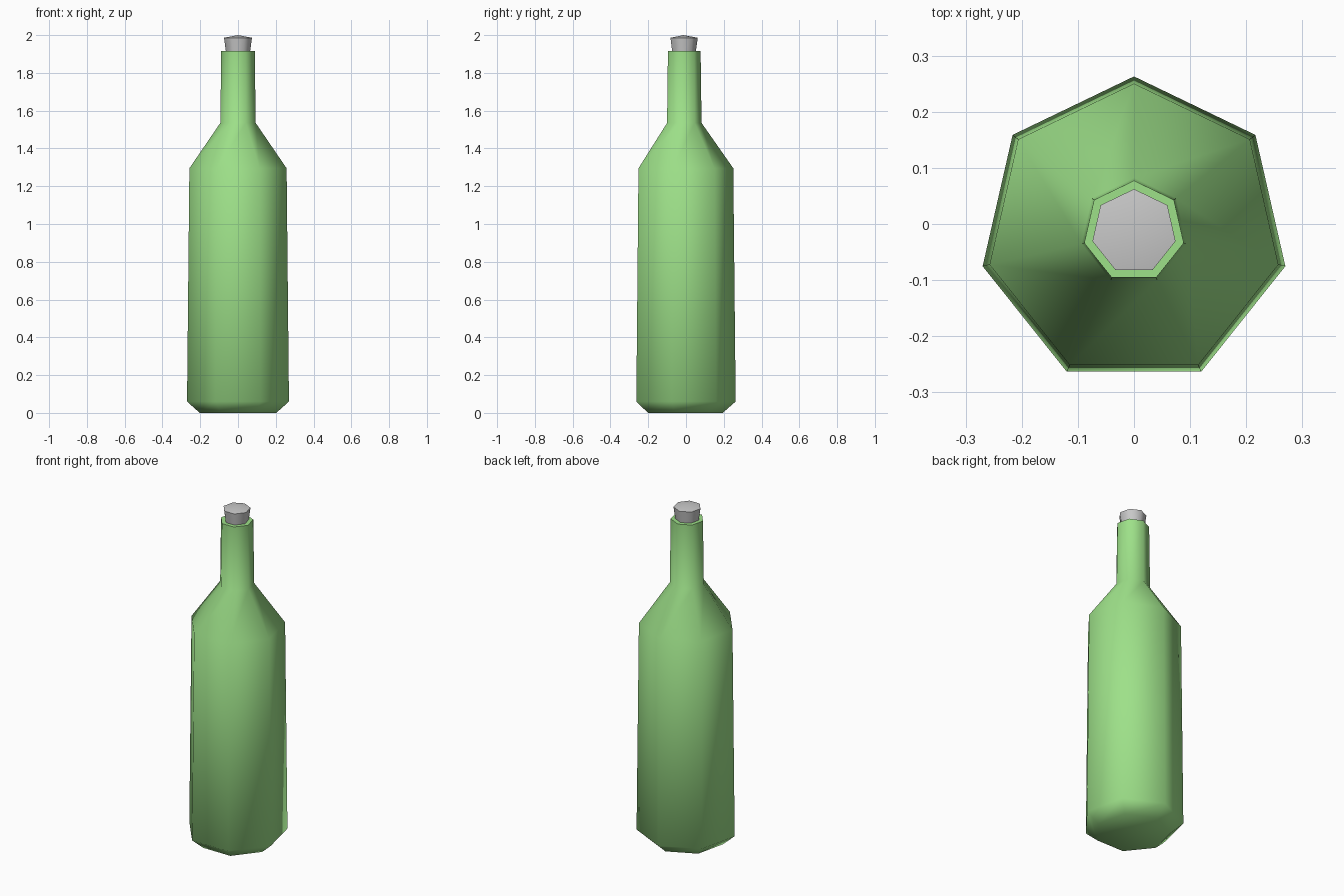
import bpy
import math

if "Cube" in bpy.data.objects:
    bpy.data.objects.remove(bpy.data.objects["Cube"], do_unlink=True)

SIDES = 7
CENTRE_Y = -0.0137


def material(name, colour):
    mat = bpy.data.materials.new(name)
    mat.use_nodes = True
    mat.diffuse_color = (*colour, 1)
    mat.node_tree.nodes["Principled BSDF"].inputs["Base Color"].default_value = (*colour, 1)
    return mat


def lathe(name, profile, mat, peak=None):
    """Seven-sided turned solid from (radius, z) pairs; peak raises a point on top."""
    verts = []
    for radius, z in profile:
        for i in range(SIDES):
            a = math.pi / 2 + math.tau * i / SIDES
            verts.append((radius * math.cos(a), radius * math.sin(a), z))
    faces = [tuple(reversed(range(SIDES)))]
    for ring in range(len(profile) - 1):
        low, high = ring * SIDES, (ring + 1) * SIDES
        for i in range(SIDES):
            j = (i + 1) % SIDES
            faces.append((low + i, low + j, high + j, high + i))
    last = (len(profile) - 1) * SIDES
    if peak is None:
        faces.append(tuple(range(last, last + SIDES)))
    else:
        verts.append((0, 0, peak))
        faces += [(last + i, last + (i + 1) % SIDES, len(verts) - 1) for i in range(SIDES)]
    mesh = bpy.data.meshes.new(name)
    mesh.from_pydata(verts, [], faces)
    mesh.materials.append(mat)
    obj = bpy.data.objects.new(name, mesh)
    obj.location.y = CENTRE_Y
    bpy.context.collection.objects.link(obj)
    # Smooth round the sides, sharp at the rims
    bpy.ops.object.select_all(action="DESELECT")
    obj.select_set(True)
    bpy.context.view_layer.objects.active = obj
    bpy.ops.object.shade_smooth_by_angle(angle=math.radians(62))
    return obj


green = material("green glass", (0.34, 0.75, 0.25))
grey = material("grey cork", (0.58, 0.58, 0.58))

# Bottle: chamfered base, slightly tapering body, sloped shoulder, straight neck
lathe("bottle", [(0.208, 0), (0.2767, 0.06), (0.264, 1.295),
                 (0.096, 1.535), (0.091, 1.915)], green)

# Stopper: flared, with a low pointed top
lathe("cork", [(0.064, 1.9), (0.076, 1.986)], grey, peak=2.0)
